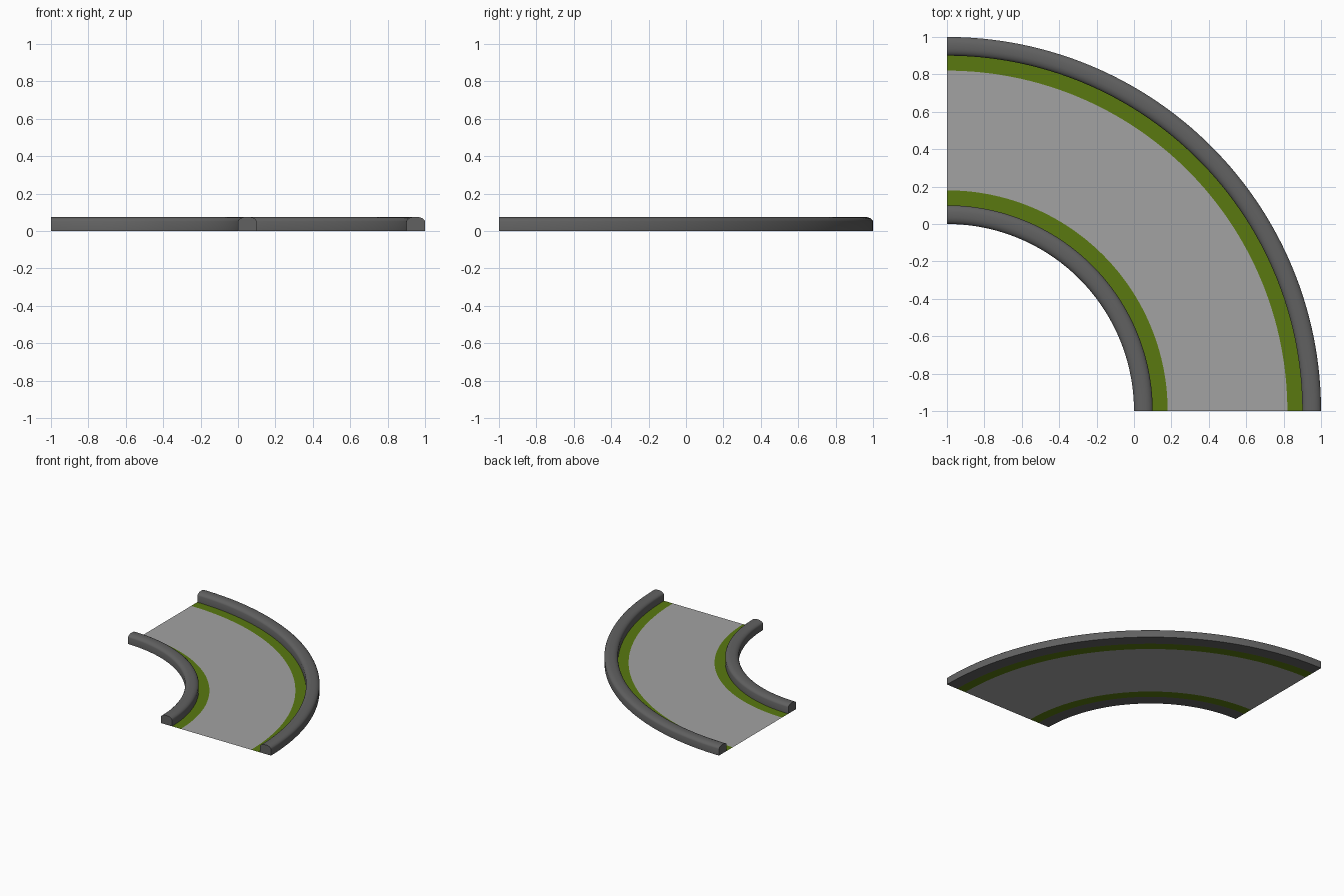
import bpy, bmesh, math

if "Cube" in bpy.data.objects:
    bpy.data.objects.remove(bpy.data.objects["Cube"])

SEGMENTS = 64
CENTRE = (-1.0, -1.0)


def material(name, rgb):
    m = bpy.data.materials.new(name)
    m.diffuse_color = (*rgb, 1.0)
    m.use_nodes = True
    m.node_tree.nodes["Principled BSDF"].inputs["Base Color"].default_value = m.diffuse_color
    return m


def sweep(name, profile, mat, closed=False):
    """Sweep an (r, z) profile through a quarter turn about CENTRE."""
    bm = bmesh.new()
    rings = []
    for i in range(SEGMENTS + 1):
        a = math.pi / 2 * i / SEGMENTS
        rings.append([bm.verts.new((CENTRE[0] + r * math.cos(a),
                                    CENTRE[1] + r * math.sin(a), z))
                      for r, z in profile])
    n = len(profile)
    for p, q in zip(rings, rings[1:]):
        for j in range(n if closed else n - 1):
            k = (j + 1) % n
            bm.faces.new((p[j], p[k], q[k], q[j]))
    if closed:
        bm.faces.new(rings[0])
        bm.faces.new(rings[-1])
        bmesh.ops.recalc_face_normals(bm, faces=bm.faces)
    mesh = bpy.data.meshes.new(name)
    bm.to_mesh(mesh)
    bm.free()
    mesh.materials.append(mat)
    obj = bpy.data.objects.new(name, mesh)
    bpy.context.collection.objects.link(obj)
    bpy.ops.object.select_all(action='DESELECT')
    obj.select_set(True)
    bpy.context.view_layer.objects.active = obj
    bpy.ops.object.shade_smooth_by_angle(angle=math.radians(35))
    return obj


asphalt = material("asphalt", (0.36, 0.36, 0.36))
grass = material("grass", (0.10, 0.19, 0.005))
kerb = material("kerb", (0.12, 0.12, 0.12))

# Flat road surface and the grass strips either side
sweep("road", [(1.18, 0), (1.82, 0)], asphalt)
sweep("inner_grass", [(1.10, 0), (1.18, 0)], grass)
sweep("outer_grass", [(1.82, 0), (1.90, 0)], grass)

# Raised kerbs with rounded tops
half = [(-0.05, 0), (-0.05, 0.052), (-0.046, 0.060), (-0.038, 0.067),
        (-0.027, 0.072), (-0.014, 0.075)]
section = half + [(-x, z) for x, z in reversed(half)]
for name, radius in (("inner_kerb", 1.05), ("outer_kerb", 1.95)):
    sweep(name, [(radius + x, z) for x, z in section], kerb, closed=True)
